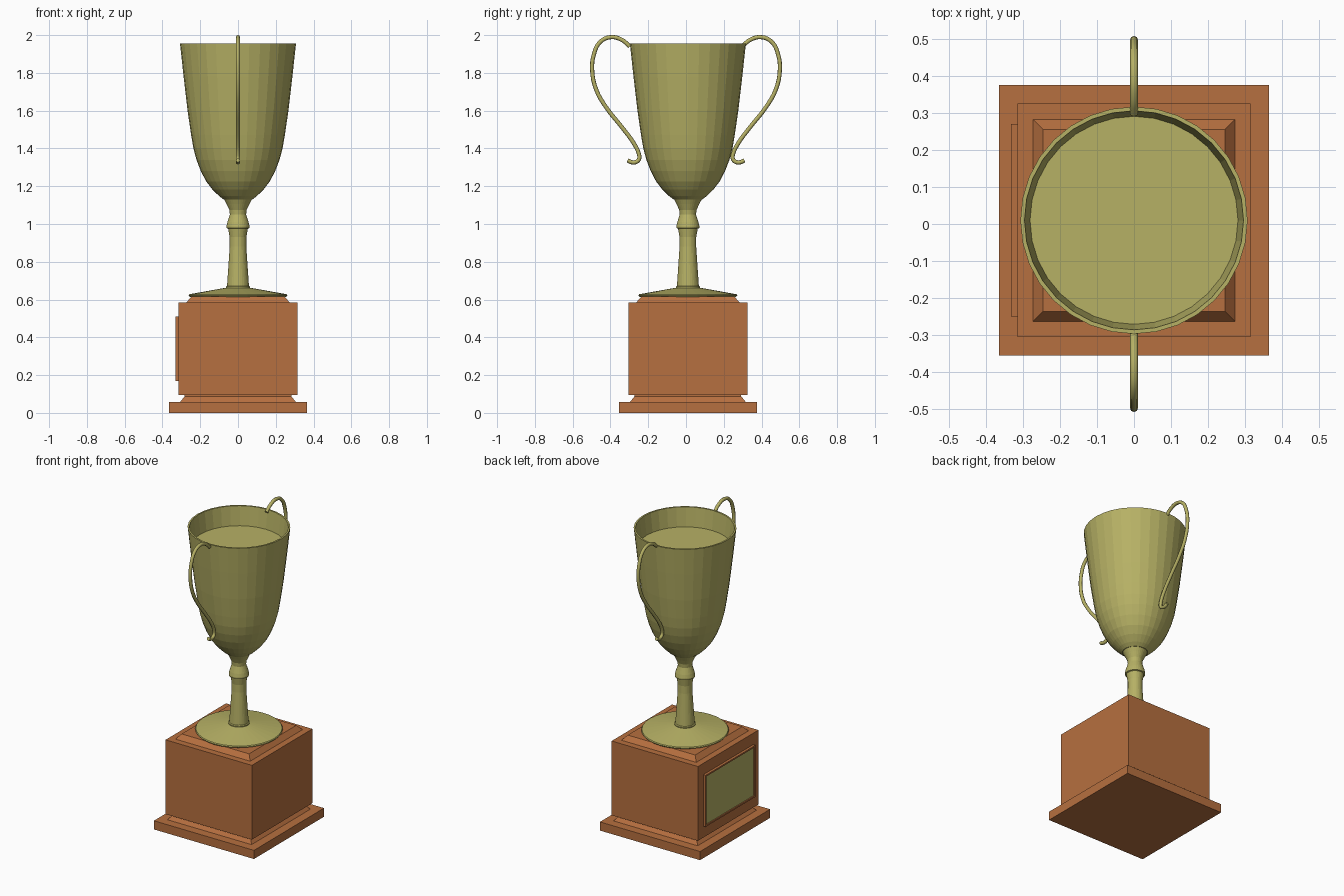
import bpy, bmesh, math

if "Cube" in bpy.data.objects:
    bpy.data.objects.remove(bpy.data.objects["Cube"])

CY = 0.01  # the base and cup sit slightly behind the origin


def material(name, rgb):
    m = bpy.data.materials.new(name)
    m.diffuse_color = (*rgb, 1)
    m.use_nodes = True
    m.node_tree.nodes["Principled BSDF"].inputs["Base Color"].default_value = m.diffuse_color
    return m


gold = material("gold", (0.47, 0.44, 0.13))
wood = material("wood", (0.47, 0.16, 0.05))


def finish(name, bm, mat):
    bmesh.ops.recalc_face_normals(bm, faces=bm.faces)
    me = bpy.data.meshes.new(name)
    bm.to_mesh(me)
    bm.free()
    me.materials.append(mat)
    ob = bpy.data.objects.new(name, me)
    bpy.context.collection.objects.link(ob)
    return ob


def lathe(name, profile, mat, sides=32):
    """Closed solid of (radius, z) rings; four sides give a square of that half width."""
    bm = bmesh.new()
    k, a0 = (math.sqrt(2), math.pi / 4) if sides == 4 else (1, 0)
    rings = []
    for r, z in profile:
        ring = []
        for i in range(sides):
            a = a0 + math.tau * i / sides
            ring.append(bm.verts.new((k * r * math.cos(a), CY + k * r * math.sin(a), z)))
        rings.append(ring)
    for lo, hi in zip(rings, rings[1:]):
        for i in range(sides):
            j = (i + 1) % sides
            bm.faces.new((lo[i], lo[j], hi[j], hi[i]))
    bm.faces.new(rings[0][::-1])
    bm.faces.new(rings[-1])
    return finish(name, bm, mat)


# Square wooden base
lathe("plinth", [(.365, 0), (.365, .057)], wood, 4)
lathe("lower_moulding", [(.307, .057), (.282, .088), (.282, .096)], wood, 4)
lathe("base_block", [(.315, .095), (.315, .585)], wood, 4)
lathe("upper_moulding", [(.273, .585), (.246, .616)], wood, 4)

# Plaque on the left side: wooden frame with a recessed gold plate
bm = bmesh.new()
bmesh.ops.create_cube(bm, size=1)
for v in bm.verts:
    v.co = (-.322 + v.co.x * .02, CY + v.co.y * .52, .34 + v.co.z * .34)
bm.normal_update()
front = min(bm.faces, key=lambda f: f.calc_center_median().x)
bmesh.ops.inset_region(bm, faces=[front], thickness=.014)
bmesh.ops.inset_region(bm, faces=[front], thickness=.002, depth=-.006)
front.material_index = 1
plaque = finish("plaque", bm, wood)
plaque.data.materials.append(gold)

# Foot, turned stem and bowl
lathe("foot", [(.255, .614), (.262, .622), (.258, .628), (.068, .662)], gold)
lathe("stem", [(.064, .655), (.064, .668), (.058, .672), (.052, .76), (.044, .88), (.044, .93),
               (.052, .975), (.060, .978), (.061, .988), (.056, 1.01), (.043, 1.05),
               (.046, 1.075), (.060, 1.105), (.074, 1.132)], gold)
lathe("bowl", [(.076, 1.13), (.100, 1.148), (.135, 1.182), (.168, 1.225), (.197, 1.28),
               (.220, 1.34), (.236, 1.40), (.248, 1.47), (.267, 1.60), (.288, 1.78),
               (.307, 1.955), (.296, 1.955), (.281, 1.83)], gold)

# Two scrolled wire handles
path = [(.298, 1.94), (.34, 1.975), (.40, 1.989), (.455, 1.963), (.487, 1.90), (.497, 1.82),
        (.476, 1.713), (.423, 1.618), (.339, 1.512), (.275, 1.425), (.250, 1.372),
        (.248, 1.345), (.263, 1.329), (.288, 1.327), (.309, 1.337)]
for name, s in (("front_handle", -1), ("back_handle", 1)):
    cu = bpy.data.curves.new(name, 'CURVE')
    cu.dimensions = '3D'
    cu.bevel_depth = .011
    cu.bevel_resolution = 2
    cu.resolution_u = 4
    cu.use_fill_caps = True
    sp = cu.splines.new('BEZIER')
    sp.bezier_points.add(len(path) - 1)
    for p, (y, z) in zip(sp.bezier_points, path):
        p.co = (0, s * y, z)
        p.handle_left_type = p.handle_right_type = 'AUTO'
    cu.materials.append(gold)
    ob = bpy.data.objects.new(name, cu)
    bpy.context.collection.objects.link(ob)
    bpy.ops.object.select_all(action='DESELECT')
    ob.select_set(True)
    bpy.context.view_layer.objects.active = ob
    bpy.ops.object.convert(target='MESH')
    bpy.ops.object.shade_smooth_by_angle(angle=math.radians(50))
